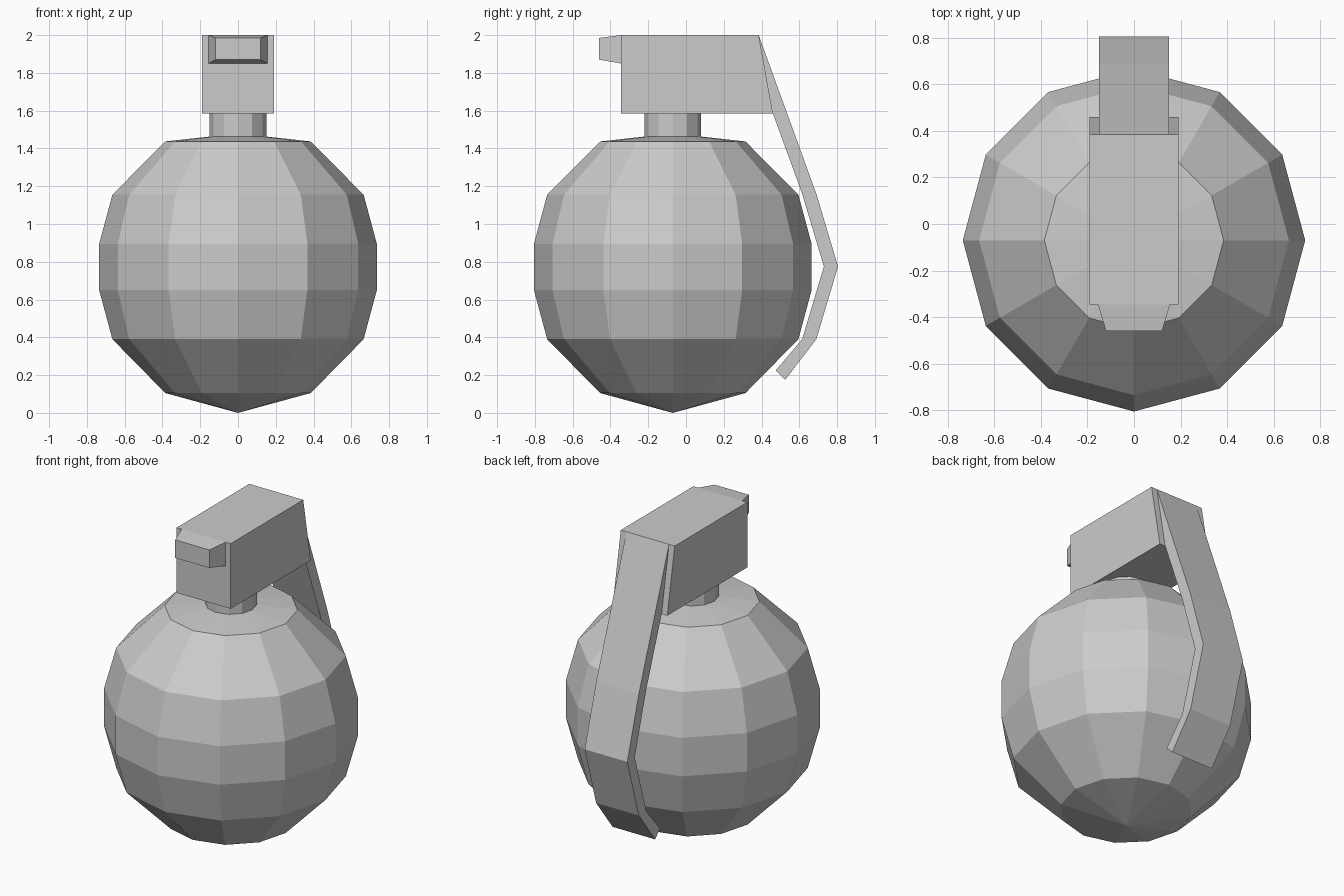
import bpy, bmesh
from math import cos, sin, pi

if "Cube" in bpy.data.objects:
    bpy.data.objects.remove(bpy.data.objects["Cube"])

AXIS_Y = -0.07   # the round body sits slightly forward of centre
SIDES = 12


def finish(name, bm):
    bmesh.ops.recalc_face_normals(bm, faces=bm.faces)
    mesh = bpy.data.meshes.new(name)
    bm.to_mesh(mesh)
    bm.free()
    obj = bpy.data.objects.new(name, mesh)
    bpy.context.collection.objects.link(obj)
    return obj


def lathe(name, profile):
    """Revolve (radius, z) points around the body axis, capping both ends."""
    bm = bmesh.new()
    rings = [[bm.verts.new((r * cos(2 * pi * i / SIDES), AXIS_Y + r * sin(2 * pi * i / SIDES), z))
              for i in range(SIDES)] for r, z in profile]
    for a, b in zip(rings, rings[1:]):
        for i in range(SIDES):
            j = (i + 1) % SIDES
            bm.faces.new((a[i], a[j], b[j], b[i]))
    bm.faces.new(rings[0])
    bm.faces.new(rings[-1])
    bmesh.ops.remove_doubles(bm, verts=bm.verts, dist=1e-4)
    return finish(name, bm)


def side_extrude(name, profile, half_width):
    """Extrude a (y, z) outline across x."""
    bm = bmesh.new()
    left, right = ([bm.verts.new((x, y, z)) for y, z in profile]
                   for x in (-half_width, half_width))
    bm.faces.new(left)
    bm.faces.new(right)
    n = len(profile)
    for i in range(n):
        j = (i + 1) % n
        bm.faces.new((left[i], left[j], right[j], right[i]))
    return finish(name, bm)


# Faceted body, with a pointed base and shallow shoulder
half = [(0.385, 0.105), (0.665, 0.39), (0.735, 0.65), (0.735, 0.895), (0.665, 1.155), (0.385, 1.437)]
bm_profile = [(0.00001, 0.0)] + half + [(0.15, 1.463)]
lathe("body", bm_profile)

# Neck
lathe("neck", [(0.15, 1.44), (0.15, 1.6)])

# Head block with slanted back
side_extrude("head", [(-0.345, 1.585), (-0.345, 2.0), (0.385, 2.0), (0.46, 1.585)], 0.19)

# Tapered stub on the front of the head
bm = bmesh.new()
bmesh.ops.create_cube(bm, size=1)
for v in bm.verts:
    front = v.co.y < 0
    half_x, low, high = (0.12, 1.87, 1.985) if front else (0.155, 1.85, 2.0)
    v.co = (half_x if v.co.x > 0 else -half_x,
            -0.46 if front else -0.345,
            high if v.co.z > 0 else low)
finish("front_stub", bm)

# Bent safety lever following the body
side_extrude("lever", [(0.385, 2.0), (0.69, 1.16), (0.805, 0.775), (0.69, 0.39), (0.525, 0.175),
                       (0.475, 0.225), (0.615, 0.39), (0.73, 0.775), (0.615, 1.16), (0.46, 1.585)], 0.15)
